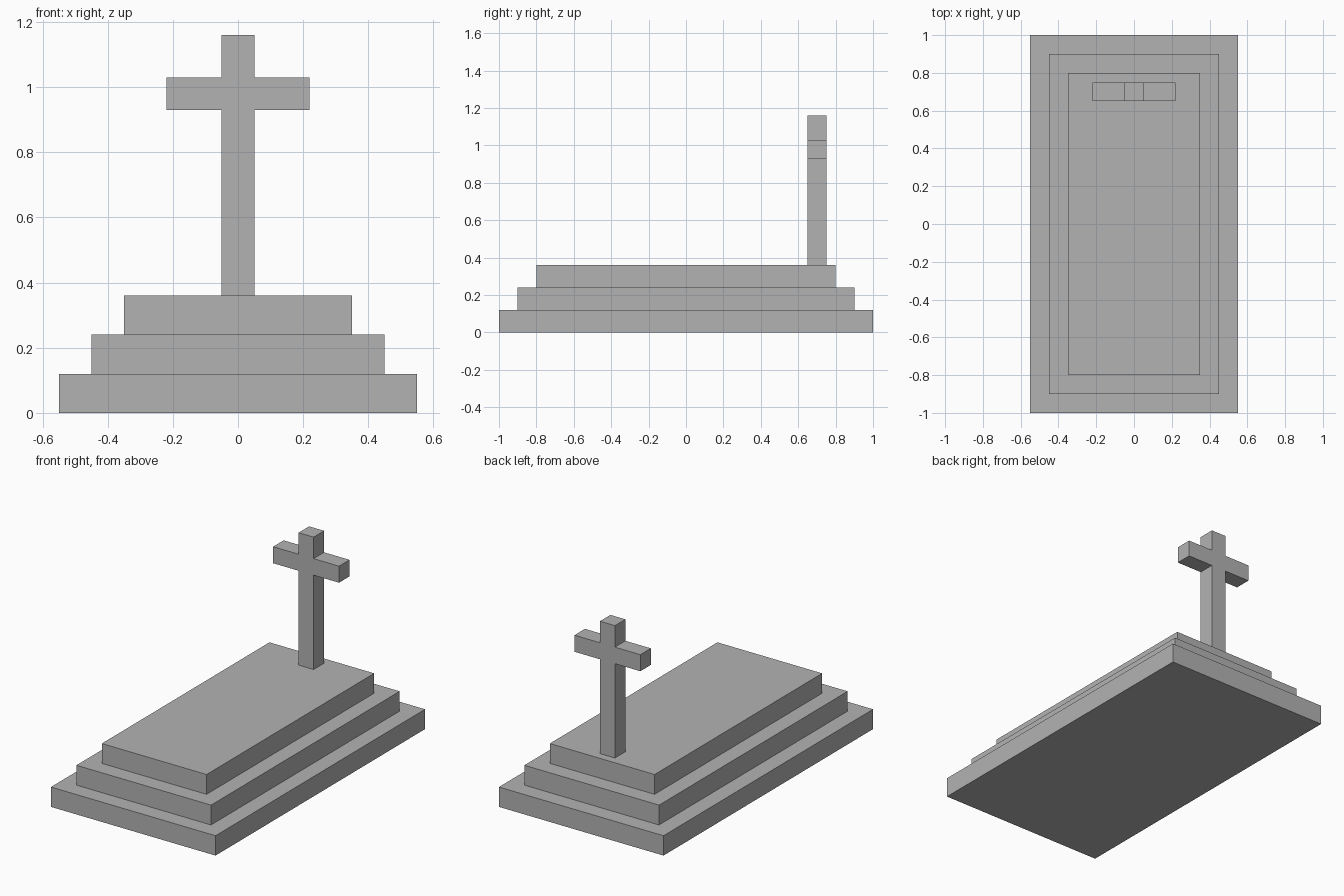
import bpy
import bmesh

if "Cube" in bpy.data.objects:
    bpy.data.objects.remove(bpy.data.objects["Cube"])

stone = bpy.data.materials.new("grey_stone")
stone.diffuse_color = (0.45, 0.45, 0.45, 1.0)
stone.use_nodes = True
stone.node_tree.nodes["Principled BSDF"].inputs["Base Color"].default_value = stone.diffuse_color


def extruded(name, outline, offset):
    """Extrude a closed planar outline by offset into a flat-shaded solid."""
    mesh = bpy.data.meshes.new(name)
    bm = bmesh.new()
    face = bm.faces.new([bm.verts.new(p) for p in outline])
    result = bmesh.ops.extrude_face_region(bm, geom=[face], use_keep_orig=True)
    moved = [g for g in result["geom"] if isinstance(g, bmesh.types.BMVert)]
    bmesh.ops.translate(bm, verts=moved, vec=offset)
    bmesh.ops.recalc_face_normals(bm, faces=bm.faces)
    bm.to_mesh(mesh)
    bm.free()
    mesh.materials.append(stone)
    obj = bpy.data.objects.new(name, mesh)
    bpy.context.collection.objects.link(obj)
    return obj


# Three stacked slabs, each inset by the same margin
STEP_HEIGHT, INSET = 0.12, 0.10
for i, name in enumerate(("bottom_slab", "middle_slab", "top_slab")):
    x, y, z = 0.55 - i * INSET, 1.0 - i * INSET, i * STEP_HEIGHT
    extruded(name, [(-x, -y, z), (x, -y, z), (x, y, z), (-x, y, z)],
             (0, 0, STEP_HEIGHT))

# Cross: right half of the outline mirrored, then given thickness
half = [(0.05, 0.36), (0.05, 0.93), (0.22, 0.93),
        (0.22, 1.03), (0.05, 1.03), (0.05, 1.16)]
outline = half + [(-x, z) for x, z in reversed(half)]
extruded("cross", [(x, 0.65, z) for x, z in outline], (0, 0.10, 0))
